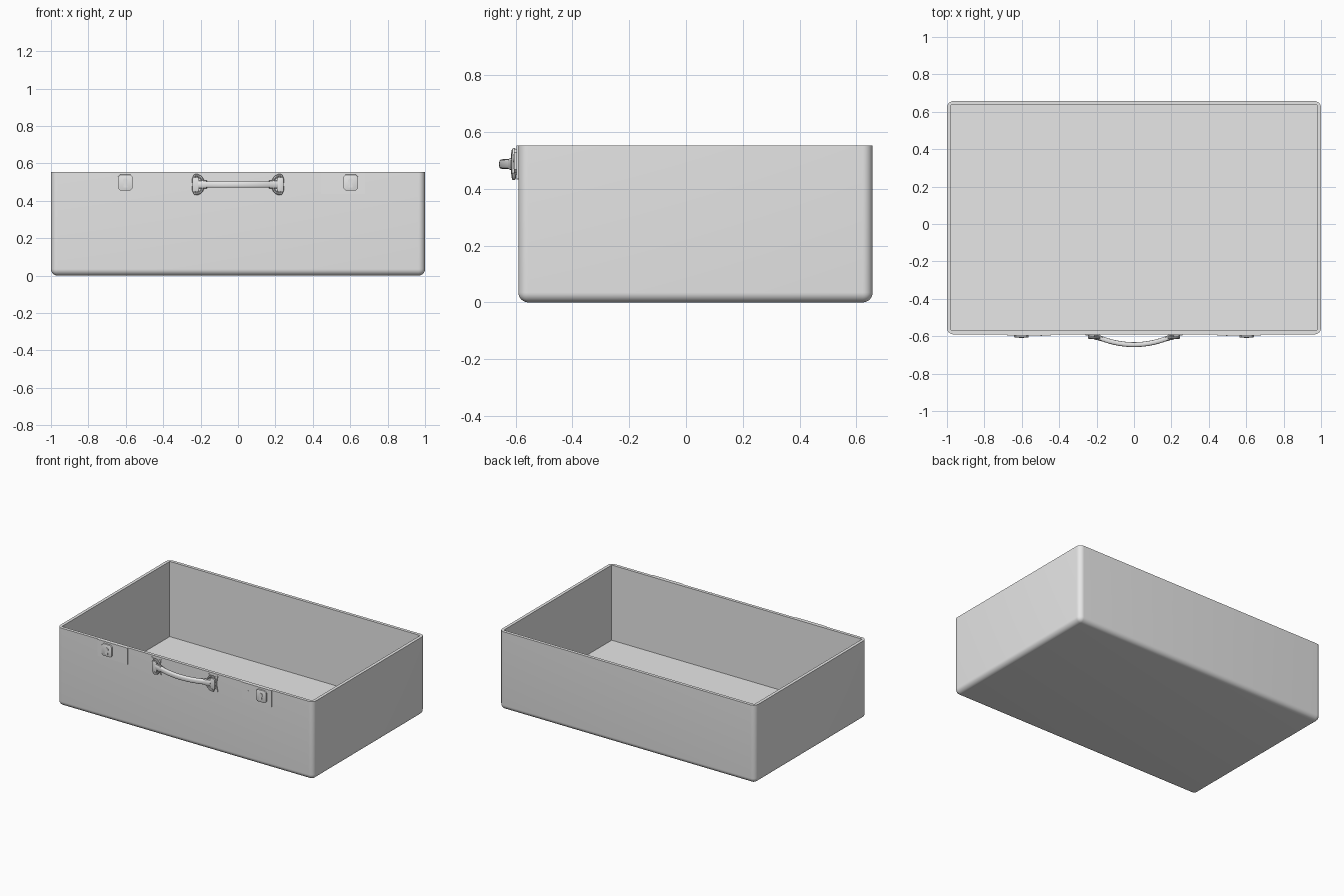
import bpy, bmesh, math
from mathutils import Vector

cube = bpy.data.objects.get("Cube")
if cube:
    bpy.data.objects.remove(cube, do_unlink=True)

grey = bpy.data.materials.new("light_grey")
grey.use_nodes = True
grey.diffuse_color = (0.8, 0.8, 0.8, 1)
grey.node_tree.nodes["Principled BSDF"].inputs["Base Color"].default_value = (0.8, 0.8, 0.8, 1)

FRONT, BACK, TOP = -0.59, 0.657, 0.553


def finish(name, bm, smooth=True):
    """Turn a bmesh into a shaded object."""
    bmesh.ops.recalc_face_normals(bm, faces=bm.faces)
    mesh = bpy.data.meshes.new(name)
    bm.to_mesh(mesh)
    bm.free()
    mesh.materials.append(grey)
    ob = bpy.data.objects.new(name, mesh)
    bpy.context.collection.objects.link(ob)
    if smooth:
        bpy.ops.object.select_all(action='DESELECT')
        ob.select_set(True)
        bpy.context.view_layer.objects.active = ob
        bpy.ops.object.shade_smooth_by_angle(angle=math.radians(35))
    return ob


def box_bm(lo, hi):
    bm = bmesh.new()
    bmesh.ops.create_cube(bm, size=1)
    lo, hi = Vector(lo), Vector(hi)
    for v in bm.verts:
        v.co = Vector([lo[i] if v.co[i] < 0 else hi[i] for i in range(3)])
    return bm


def prism(name, outline, depth, start=FRONT, side=1, bevel=0.0):
    """Plate with an x-z outline that stands proud of the front."""
    bm = bmesh.new()
    face = bm.faces.new([bm.verts.new((side * x, start + 0.002, z)) for x, z in outline])
    new = bmesh.ops.extrude_face_region(bm, geom=[face])["geom"]
    verts = [g for g in new if isinstance(g, bmesh.types.BMVert)]
    for v in verts:
        v.co.y = start - depth
    if bevel:
        edges = [e for e in bm.edges if all(v in verts for v in e.verts)]
        bmesh.ops.bevel(bm, geom=edges, offset=bevel, segments=2, affect='EDGES', profile=0.5)
    return finish(name, bm)


def rect(x0, x1, z0, z1, cut=0.0):
    if not cut:
        return [(x0, z0), (x1, z0), (x1, z1), (x0, z1)]
    return [(x0 + cut, z0), (x1 - cut, z0), (x1, z0 + cut), (x1, z1 - cut),
            (x1 - cut, z1), (x0 + cut, z1), (x0, z1 - cut), (x0, z0 + cut)]


def sweep(name, path, normal, half_n, half_b, closed=False, sides=12, power=1.0):
    """Sweep a rounded section along a path; normal is the fixed axis."""
    bm = bmesh.new()
    rings, n = [], len(path)
    for i, p in enumerate(path):
        a = path[(i - 1) % n] if closed else path[max(i - 1, 0)]
        b = path[(i + 1) % n] if closed else path[min(i + 1, n - 1)]
        binormal = (b - a).normalized().cross(normal)
        ring = []
        for k in range(sides):
            t = math.tau * k / sides
            c, s = math.cos(t), math.sin(t)
            c, s = (math.copysign(abs(w) ** power, w) for w in (c, s))
            ring.append(bm.verts.new(p + normal * half_n * c + binormal * half_b * s))
        rings.append(ring)
    for i in range(n if closed else n - 1):
        r, q = rings[i], rings[(i + 1) % n]
        for k in range(sides):
            j = (k + 1) % sides
            bm.faces.new((r[k], r[j], q[j], q[k]))
    if not closed:
        bm.faces.new(rings[0])
        bm.faces.new(rings[-1])
    return finish(name, bm)


# Case tray: rounded outside, square-cornered hollow inside
bm = box_bm((-1, FRONT, 0), (1, BACK, TOP))
edges = [e for e in bm.edges if min(v.co.z for v in e.verts) < 0.01]
bmesh.ops.bevel(bm, geom=edges, offset=0.035, segments=8, affect='EDGES', profile=0.5)
tray = finish("case_tray", bm, smooth=False)
WALL = 0.022
cutter = finish("hollow_cutter", box_bm((-1 + WALL, FRONT + WALL, WALL),
                                        (1 - WALL, BACK - WALL, 1)), smooth=False)
cutter.hide_render = True
mod = tray.modifiers.new("hollow", 'BOOLEAN')
mod.operation, mod.solver, mod.object = 'DIFFERENCE', 'EXACT', cutter
bpy.ops.object.select_all(action='DESELECT')
tray.select_set(True)
bpy.context.view_layer.objects.active = tray
bpy.ops.object.modifier_apply(modifier=mod.name)
bpy.data.objects.remove(cutter, do_unlink=True)
bpy.ops.object.shade_smooth_by_angle(angle=math.radians(35))

HZ = 0.487  # handle height
for side, label in ((1, "left"), (-1, "right")):
    # Latch plate, lock and keyhole
    prism(label + "_latch_plate", rect(0.445, 0.68, 0.437, TOP), 0.006, side=side)
    prism(label + "_lock", rect(0.563, 0.642, 0.455, 0.54, 0.012), 0.016, side=side, bevel=0.003)
    hole = [(0.602 + 0.014 * math.cos(a), 0.506 + 0.014 * math.sin(a))
            for a in (math.radians(-60 + 30 * k) for k in range(11))]
    hole += [(0.591, 0.472), (0.613, 0.472)]
    prism(label + "_keyhole", hole, 0.003, start=FRONT - 0.016, side=side)
    prism(label + "_latch_slot", rect(0.492, 0.5, 0.485, 0.505), 0.008, side=side)

    # Handle mount with four pointed corners and scooped sides
    corners = [(0.185, 0.432), (0.258, 0.432), (0.258, 0.542), (0.185, 0.542)]
    outline = []
    for i, a in enumerate(corners):
        b = corners[(i + 1) % 4]
        for k in range(6):
            t = k / 6
            x, z = (a[j] + (b[j] - a[j]) * t for j in (0, 1))
            scoop = 0.25 * math.sin(math.pi * t)
            outline.append((x + (0.2215 - x) * scoop, z + (HZ - z) * scoop))
    prism(label + "_handle_mount", outline, 0.006, side=side)
    prism(label + "_ring_holder", rect(0.208, 0.245, 0.449, 0.525, 0.006), 0.024,
          side=side, bevel=0.004)

    # D-shaped ring, bulging towards the middle of the handle
    ring = []
    for k in range(24):
        t = math.tau * k / 24
        c, s = math.cos(t), math.sin(t)
        x = 0.226 + (0.042 if c < 0 else 0.014) * c
        ring.append(Vector((side * x, -0.606 - 0.004 * max(-c, 0), HZ + 0.05 * s)))
    sweep(label + "_handle_ring", ring, Vector((0, 1, 0)), 0.007, 0.007, closed=True, sides=8)

    # Loop end that wraps the ring
    end = [Vector((side * x, y, HZ)) for x, y in ((0.168, -0.615), (0.19, -0.609), (0.212, -0.604))]
    sweep(label + "_handle_end", end, Vector((0, 0, 1)), 0.021, 0.013, power=0.6)

# Bowed carrying grip
grip = []
for i in range(25):
    x = -0.185 + 0.37 * i / 24
    grip.append(Vector((x, -0.645 + 0.037 * (x / 0.185) ** 2, HZ)))
sweep("handle_grip", grip, Vector((0, 0, 1)), 0.017, 0.013, sides=16, power=0.6)
